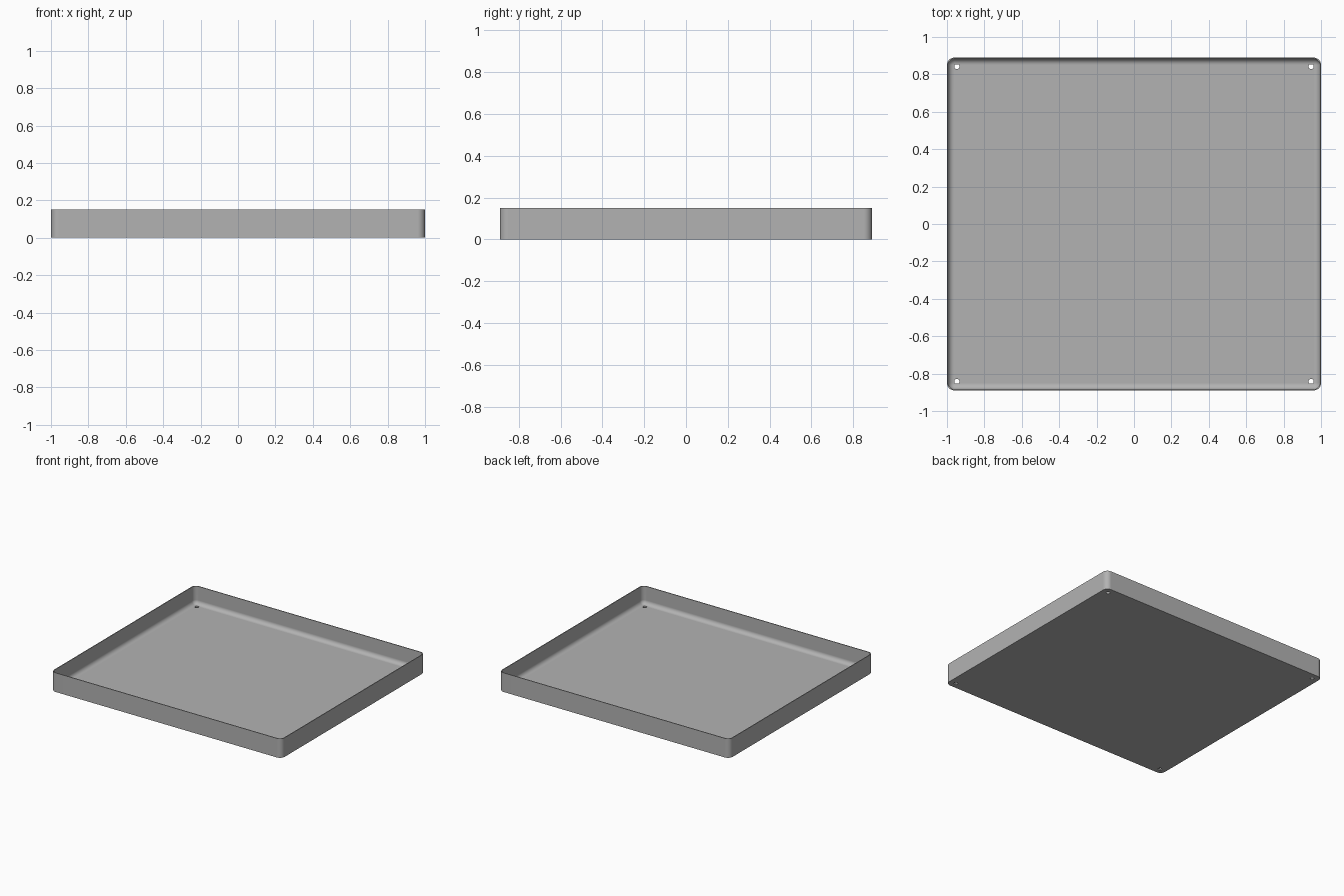
import bpy, bmesh
from math import cos, sin, pi
from mathutils import Vector

default = bpy.data.objects.get("Cube")
if default:
    bpy.data.objects.remove(default, do_unlink=True)

HX, HY, HEIGHT = 1.0, 0.89, 0.15
CORNER, WALL, FLOOR, FILLET = 0.04, 0.006, 0.01, 0.032
HOLE_X, HOLE_Y, HOLE_R = 0.947, 0.842, 0.014

grey = bpy.data.materials.new("grey metal")
grey.use_nodes = True
colour = (0.45, 0.45, 0.45, 1)
grey.diffuse_color = colour
grey.node_tree.nodes["Principled BSDF"].inputs["Base Color"].default_value = colour

bm = bmesh.new()


def loop_edges(verts):
    return [bm.edges.get((a, b)) or bm.edges.new((a, b))
            for a, b in zip(verts, verts[1:] + verts[:1])]


def rounded_ring(inset, z, steps=8):
    """Rounded rectangle, offset inwards from the outer wall."""
    r = CORNER - inset
    verts = []
    for quarter, (sx, sy) in enumerate([(1, 1), (-1, 1), (-1, -1), (1, -1)]):
        for i in range(steps + 1):
            a = (quarter + i / steps) * pi / 2
            verts.append(bm.verts.new((sx * (HX - CORNER) + r * cos(a),
                                       sy * (HY - CORNER) + r * sin(a), z)))
    return verts


def circle(x, y, z, steps=24):
    return [bm.verts.new((x + HOLE_R * cos(2 * pi * i / steps),
                          y + HOLE_R * sin(2 * pi * i / steps), z))
            for i in range(steps)]


def skin(a, b):
    n = len(a)
    for i in range(n):
        j = (i + 1) % n
        bm.faces.new((a[i], a[j], b[j], b[i]))


# Wall section: outer side, thin rim, inner side, rounded foot
section = [(0, 0), (0, HEIGHT), (WALL, HEIGHT)]
for i in range(9):
    a = i / 8 * pi / 2
    section.append((WALL + FILLET * (1 - cos(a)), FLOOR + FILLET * (1 - sin(a))))
rings = [rounded_ring(*p) for p in section]
for a, b in zip(rings, rings[1:]):
    skin(a, b)

# Corner screw holes through the floor
spots = [(x, y) for x in (-HOLE_X, HOLE_X) for y in (-HOLE_Y, HOLE_Y)]
lower = [circle(x, y, 0) for x, y in spots]
upper = [circle(x, y, FLOOR) for x, y in spots]

# Underside and floor panels
for outline, holes, up in ((rings[0], lower, -1), (rings[-1], upper, 1)):
    edges = loop_edges(outline)
    for h in holes:
        edges += loop_edges(h)
    bmesh.ops.triangle_fill(bm, edges=edges, use_beauty=True,
                            use_dissolve=False, normal=Vector((0, 0, up)))
for a, b in zip(lower, upper):
    skin(a, b)

bmesh.ops.recalc_face_normals(bm, faces=bm.faces)
mesh = bpy.data.meshes.new("tray")
bm.to_mesh(mesh)
bm.free()
mesh.materials.append(grey)
tray = bpy.data.objects.new("tray", mesh)
bpy.context.collection.objects.link(tray)

# Smooth corners and foot, flat large panels
bpy.ops.object.select_all(action='DESELECT')
tray.select_set(True)
bpy.context.view_layer.objects.active = tray
bpy.ops.object.shade_smooth_by_angle(angle=pi / 6)
weighted = tray.modifiers.new("flat panels", 'WEIGHTED_NORMAL')
weighted.keep_sharp = True
